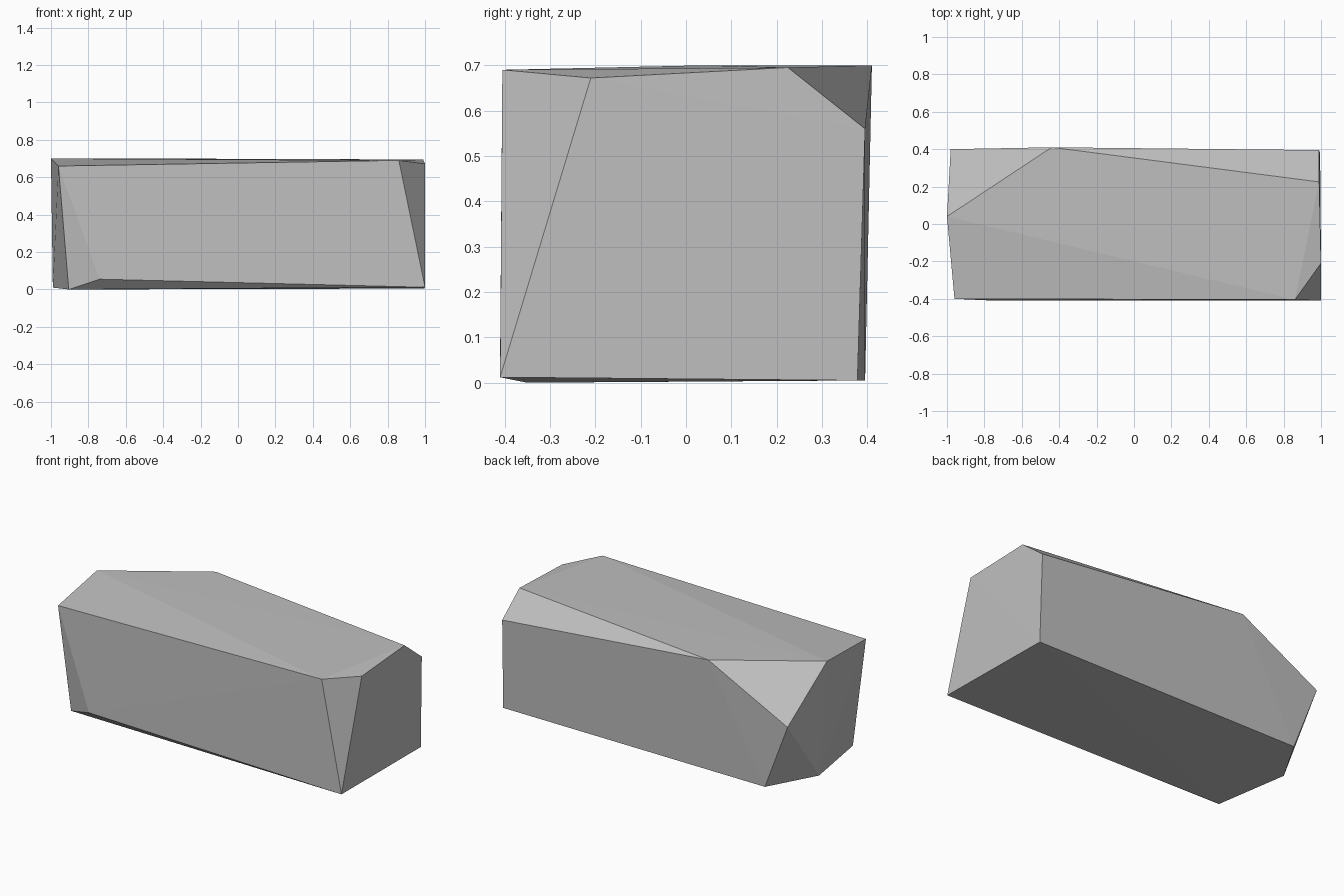
import bpy
import bmesh

cube = bpy.data.objects.get("Cube")
if cube:
    bpy.data.objects.remove(cube, do_unlink=True)

# Stone colour
stone = bpy.data.materials.new("stone_grey")
stone.use_nodes = True
grey = (0.52, 0.52, 0.52, 1)
stone.diffuse_color = grey
shader = stone.node_tree.nodes["Principled BSDF"]
shader.inputs["Base Color"].default_value = grey
shader.inputs["Roughness"].default_value = 0.9

# Corners of the roughly hewn block
top_rim = [(-0.96, -0.40, 0.66), (0.86, -0.405, 0.69), (1.0, -0.21, 0.672),
           (0.99, 0.225, 0.695), (-0.44, 0.41, 0.70), (-1.0, 0.04, 0.70)]
back_chips = [(0.99, 0.395, 0.56), (-0.98, 0.40, 0.42)]
base_rim = [(-0.74, -0.41, 0.055), (-0.905, -0.35, 0.0), (1.0, -0.41, 0.012),
            (0.995, 0.378, 0.005), (-0.82, 0.395, 0.005), (-0.99, 0.105, 0.01)]

# Wrap the corners in a faceted convex skin
bm = bmesh.new()
for corner in top_rim + back_chips + base_rim:
    bm.verts.new(corner)
bmesh.ops.convex_hull(bm, input=bm.verts[:])
bmesh.ops.recalc_face_normals(bm, faces=bm.faces[:])

mesh = bpy.data.meshes.new("stone_block")
bm.to_mesh(mesh)
bm.free()
mesh.materials.append(stone)
block = bpy.data.objects.new("stone_block", mesh)
bpy.context.collection.objects.link(block)
